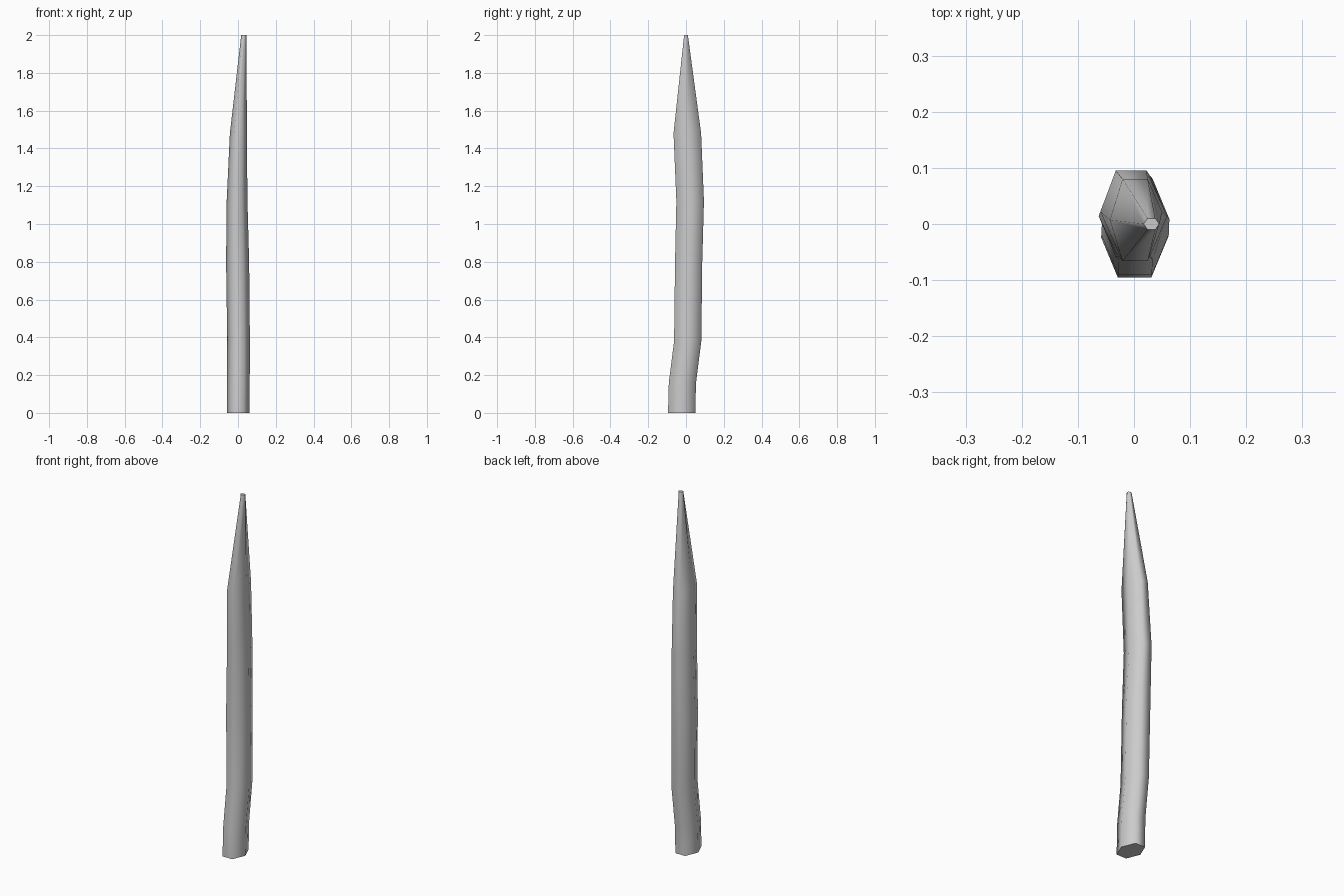
import bpy, bmesh, math

if "Cube" in bpy.data.objects:
    bpy.data.objects.remove(bpy.data.objects["Cube"])

# Rings along the stake: z, x centre, y centre, x half-width, y half-depth
RINGS = [
    (0.00, 0.001, -0.023, 0.060, 0.072),
    (0.16, 0.002, -0.019, 0.060, 0.072),
    (0.38, 0.003, 0.009, 0.060, 0.072),
    (0.80, -0.002, 0.014, 0.061, 0.072),
    (1.12, -0.005, 0.022, 0.055, 0.073),
    (1.48, 0.002, 0.007, 0.045, 0.073),
    (2.00, 0.031, 0.000, 0.014, 0.010),
]
# Six-sided section with points on the left and right
HEX = [(1, 0), (0.5, 1), (-0.5, 1), (-1, 0), (-0.5, -1), (0.5, -1)]

# Bent wooden stake: loft the rings and cap both ends
bm = bmesh.new()
loops = [[bm.verts.new((cx + u * rx, cy + v * ry, z)) for u, v in HEX]
         for z, cx, cy, rx, ry in RINGS]
for a, b in zip(loops, loops[1:]):
    for i in range(6):
        j = (i + 1) % 6
        bm.faces.new((a[i], a[j], b[j], b[i]))
bm.faces.new(loops[0][::-1])
bm.faces.new(loops[-1])
bmesh.ops.recalc_face_normals(bm, faces=bm.faces)

mesh = bpy.data.meshes.new("stake")
bm.to_mesh(mesh)
bm.free()
stake = bpy.data.objects.new("stake", mesh)
bpy.context.collection.objects.link(stake)

# Smooth sides, crisp end caps
bpy.context.view_layer.objects.active = stake
stake.select_set(True)
bpy.ops.object.shade_smooth_by_angle(angle=math.radians(72))
